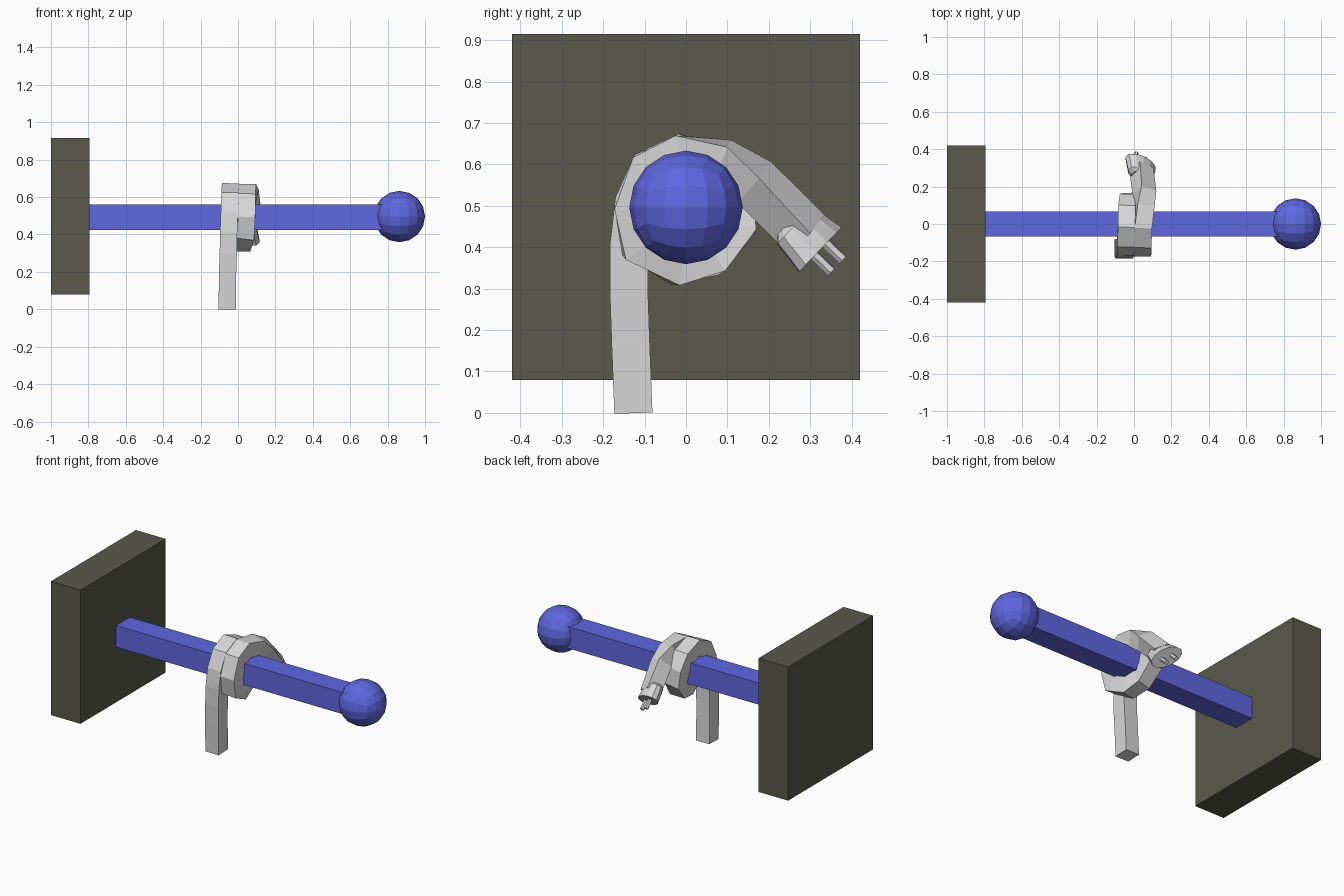
import bpy, bmesh, math
from mathutils import Vector

if "Cube" in bpy.data.objects:
    bpy.data.objects.remove(bpy.data.objects["Cube"])


def material(name, rgb):
    m = bpy.data.materials.new(name)
    m.diffuse_color = (*rgb, 1)
    m.use_nodes = True
    m.node_tree.nodes["Principled BSDF"].inputs["Base Color"].default_value = m.diffuse_color
    return m


OLIVE = material("dark_olive", (0.1, 0.1, 0.072))
BLUE = material("blue", (0.115, 0.135, 0.74))
GREY = material("light_grey", (0.68, 0.68, 0.68))


def finish(name, bm, mat):
    bmesh.ops.recalc_face_normals(bm, faces=bm.faces)
    me = bpy.data.meshes.new(name)
    bm.to_mesh(me)
    bm.free()
    me.materials.append(mat)
    ob = bpy.data.objects.new(name, me)
    bpy.context.collection.objects.link(ob)
    return ob


def box(name, lo, hi, mat):
    bm = bmesh.new()
    bmesh.ops.create_cube(bm, size=1)
    for v in bm.verts:
        v.co = [l + (c + 0.5) * (h - l) for c, l, h in zip(v.co, lo, hi)]
    return finish(name, bm, mat)


def loft(name, rings, mat):
    """Skin a list of equal-length rings and cap both ends."""
    bm = bmesh.new()
    rows = [[bm.verts.new(p) for p in r] for r in rings]
    n = len(rows[0])
    for a, b in zip(rows, rows[1:]):
        for i in range(n):
            j = (i + 1) % n
            bm.faces.new((a[i], a[j], b[j], b[i]))
    bm.faces.new(rows[0])
    bm.faces.new(rows[-1])
    return finish(name, bm, mat)


# Wall plate and bar
box("wall_plate", (-1, -0.42, 0.08), (-0.795, 0.42, 0.915), OLIVE)
box("bar", (-0.8, -0.068, 0.425), (0.8, 0.068, 0.56), BLUE)

# Ball on the bar end: subdivided cube pushed out to a sphere
bm = bmesh.new()
bmesh.ops.create_cube(bm, size=2)
bmesh.ops.subdivide_edges(bm, edges=bm.edges[:], cuts=3, use_grid_fill=True)
for v in bm.verts:
    d = Vector([math.tan(c * math.pi / 4) for c in v.co]).normalized()
    v.co = Vector((0.863, 0, 0.496)) + d * 0.137
finish("end_ball", bm, BLUE)

# Cable: square section swept up, once round the bar, and off to the back
PATH = [Vector(p) for p in [
    (-0.058, -0.127, 0), (-0.056, -0.134, 0.18), (-0.052, -0.138, 0.3),
    (-0.05, -0.137, 0.41), (-0.046, -0.125, 0.51), (-0.043, -0.088, 0.59),
    (-0.04, -0.015, 0.624), (-0.038, 0.07, 0.592), (-0.03, 0.115, 0.525),
    (-0.018, 0.12, 0.45), (0.0, 0.06, 0.378), (0.02, -0.02, 0.358),
    (0.04, -0.108, 0.405), (0.046, -0.125, 0.49), (0.048, -0.09, 0.585),
    (0.05, -0.015, 0.622), (0.056, 0.088, 0.607), (0.056, 0.165, 0.557),
    (0.04, 0.29, 0.432)]]
ROLL = {len(PATH) - 3: 12, len(PATH) - 2: 32, len(PATH) - 1: 38}
HALF = 0.046
rings = []
for i, p in enumerate(PATH):
    t0 = (p - PATH[i - 1]).normalized() if i else None
    t1 = (PATH[i + 1] - p).normalized() if i + 1 < len(PATH) else None
    t0, t1 = t0 or t1, t1 or t0
    t = (t0 + t1).normalized()
    s = Vector((1, 0, 0))
    s = (s - t * s.dot(t)).normalized()
    n = s.cross(t)
    miter = 1 / t.dot(t1)
    r = math.radians(ROLL.get(i, 0))
    ring = []
    for a, b in ((-1, -1), (1, -1), (1, 1), (-1, 1)):
        u = a * math.cos(r) + b * math.sin(r)
        w = b * math.cos(r) - a * math.sin(r)
        ring.append(p + (s * u + n * w * miter) * HALF)
    rings.append(ring)
loft("cable", rings, GREY)

# Plug: flared oval body at the cable end, facing along d
d = Vector((0, 0.72, -0.69)).normalized()
n = Vector((0, 0.69, 0.72)).normalized()
u = (Vector((0.76, 0, 0)) - n * 0.65).normalized()
v = d.cross(u)
face = Vector((0.035, 0.324, 0.394))


def oval(centre, a, b, sides):
    angles = [2 * math.pi * (k + 0.5) / sides for k in range(sides)]
    return [centre + u * a * math.cos(x) + v * b * math.sin(x) for x in angles]


loft("plug_body", [oval(face + d * s, a, b, 12) for s, a, b in
                   ((-0.1, 0.055, 0.04), (-0.085, 0.078, 0.05),
                    (-0.03, 0.09, 0.054), (0, 0.098, 0.055))], GREY)

# Two prongs
for side, label in ((-1, "left"), (1, "right")):
    c = face + u * 0.031 * side
    loft("plug_prong_" + label,
         [oval(c + d * s, 0.013, 0.013, 6) for s in (-0.01, 0.057)], GREY)
